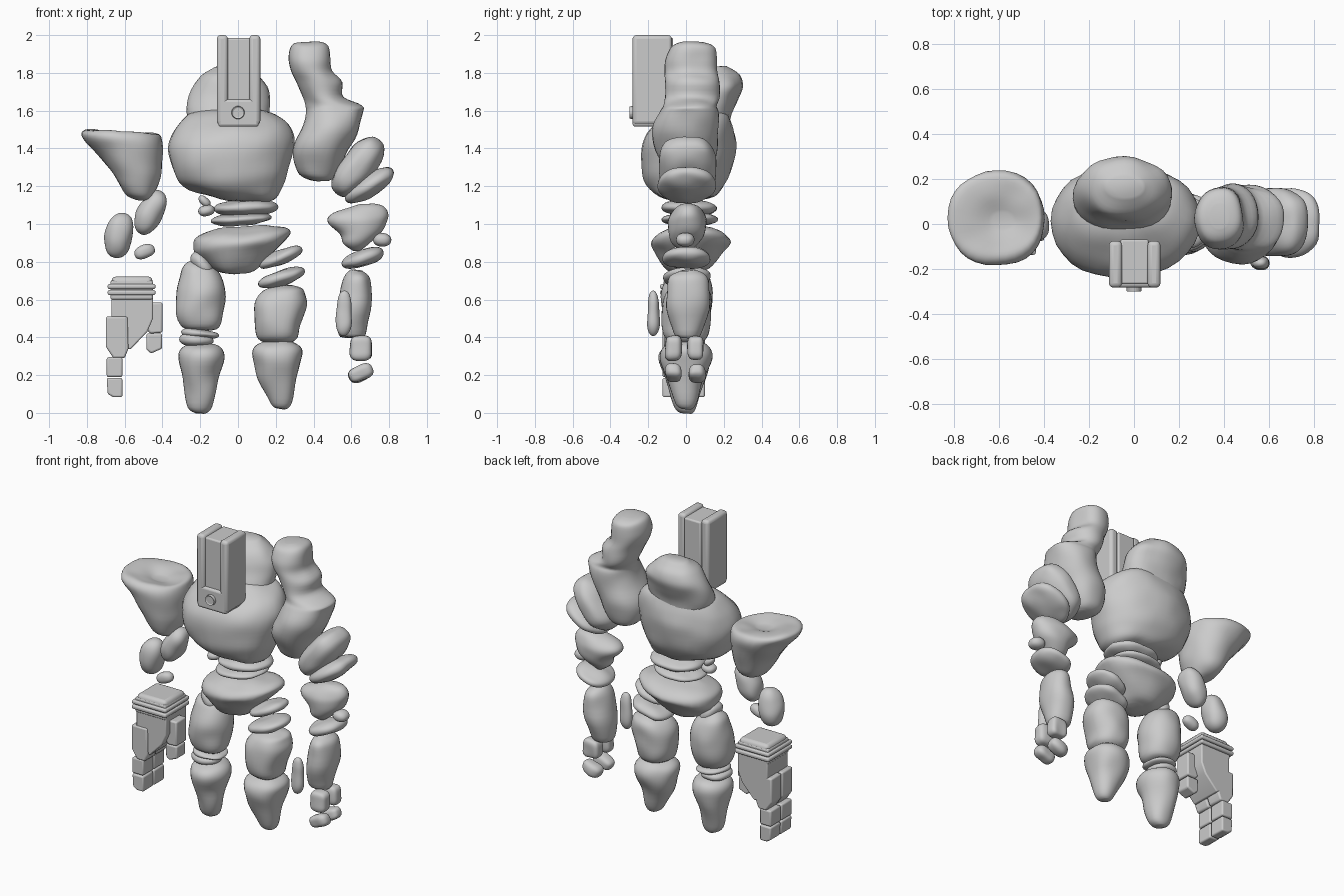
import bpy, bmesh, math
from mathutils import Vector, noise

cube = bpy.data.objects.get("Cube")
if cube:
    bpy.data.objects.remove(cube)

stone = bpy.data.materials.new("grey stone")
stone.use_nodes = True
grey = (0.6, 0.6, 0.6, 1)
stone.diffuse_color = grey
stone.node_tree.nodes["Principled BSDF"].inputs["Base Color"].default_value = grey


def finish(name, bm, smooth=True):
    """Turn a bmesh into a named object in the scene."""
    bmesh.ops.recalc_face_normals(bm, faces=bm.faces)
    mesh = bpy.data.meshes.new(name)
    bm.to_mesh(mesh)
    bm.free()
    mesh.materials.append(stone)
    if smooth:
        mesh.shade_smooth()
    obj = bpy.data.objects.new(name, mesh)
    bpy.context.collection.objects.link(obj)
    return obj


def roughen(bm, amount, scale):
    """Push the surface in and out to make it look like worn rock."""
    bm.normal_update()
    moves = [(v, v.normal * amount * noise.noise(v.co * scale)) for v in bm.verts]
    for v, move in moves:
        v.co += move


def signed_power(value, power):
    return math.copysign(abs(value) ** power, value)


def spline(a, b, c, d, t):
    """Catmull-Rom blend between two rows."""
    return [q + t / 2 * (r - p + t * (2 * p - 5 * q + 4 * r - s + t * (3 * (q - r) + s - p)))
            for p, q, r, s in zip(a, b, c, d)]


def boulder(name, *rows, slope=0, sides=32, steps=4):
    """Loft rounded rings; each row is (height, left, right, front, back)."""
    padded = [rows[0], *rows, rows[-1]]
    bm = bmesh.new()
    rings = []
    levels = [spline(*padded[i:i + 4], k / steps)
              for i in range(len(rows) - 1) for k in range(steps)] + [rows[-1]]
    middle = sum(r[1] + r[2] for r in rows) / len(rows) / 2
    for z, x0, x1, y0, y1 in levels:
        ring = []
        for s in range(sides):
            angle = math.tau * s / sides
            x = (x0 + x1) / 2 + (x1 - x0) / 2 * signed_power(math.cos(angle), 0.93)
            y = (y0 + y1) / 2 + (y1 - y0) / 2 * signed_power(math.sin(angle), 0.93)
            ring.append(bm.verts.new((x, y, z + slope * (x - middle))))
        rings.append(ring)
    for low, high in zip(rings, rings[1:]):
        for s in range(sides):
            t = (s + 1) % sides
            bm.faces.new((low[s], low[t], high[t], high[s]))
    bm.faces.new(rings[0])
    bm.faces.new(rings[-1])
    bmesh.ops.recalc_face_normals(bm, faces=bm.faces)
    roughen(bm, 0.012, 8)
    return finish(name, bm)


def pebble(name, start, end, thick, front, back, boxy=0.9):
    """A worn stone running between two (x, z) ends."""
    a, b = Vector((start[0], 0, start[1])), Vector((end[0], 0, end[1]))
    along = (b - a).normalized()
    across = Vector((-along.z, 0, along.x))
    centre = (a + b) / 2 + Vector((0, (front + back) / 2, 0))
    bm = bmesh.new()
    bmesh.ops.create_icosphere(bm, subdivisions=4, radius=1)
    for v in bm.verts:
        x, y, z = (signed_power(c, boxy) for c in v.co)
        v.co = (centre + along * x * (b - a).length / 2
                + across * z * thick / 2 + Vector((0, y * (back - front) / 2, 0)))
    roughen(bm, 0.01, 10)
    return finish(name, bm)


def prism(name, outline, front, back, bevel=0.01):
    """Extrude an (x, z) outline from front to back, with softened edges."""
    bm = bmesh.new()
    face = bm.faces.new([bm.verts.new((x, front, z)) for x, z in outline])
    new = bmesh.ops.extrude_face_region(bm, geom=[face])["geom"]
    for v in new:
        if isinstance(v, bmesh.types.BMVert):
            v.co.y = back
    obj = finish(name, bm, False)
    mod = obj.modifiers.new("soft edges", "BEVEL")
    mod.width, mod.segments = bevel, 3
    bpy.ops.object.select_all(action="DESELECT")
    obj.select_set(True)
    bpy.context.view_layer.objects.active = obj
    bpy.ops.object.shade_smooth_by_angle(angle=math.radians(35))
    return obj


def block(name, x0, x1, front, back, z0, z1, bevel=0.01):
    return prism(name, [(x0, z0), (x1, z0), (x1, z1), (x0, z1)], front, back, bevel)


# Torso
boulder("chest", (1.12, .0, .15, -.07, .08), (1.145, -.13, .2, -.15, .15), (1.2, -.29, .235, -.2, .2),
        (1.28, -.345, .265, -.23, .24), (1.4, -.37, .29, -.235, .26), (1.48, -.35, .29, -.2, .255),
        (1.55, -.29, .255, -.13, .24), (1.59, -.24, .18, -.06, .22), (1.61, -.15, .08, .0, .16))
boulder("upper_back", (1.45, -.23, .14, -.06, .22), (1.58, -.265, .165, -.03, .245), (1.66, -.265, .165, .0, .27),
        (1.73, -.235, .155, .02, .3), (1.79, -.19, .1, .05, .28), (1.83, -.12, .04, .12, .21))
pebble("upper_waist_disc", (-.125, 1.08), (.21, 1.09), .085, -.13, .17)
pebble("lower_waist_disc", (-.145, 1.015), (.18, 1.035), .065, -.13, .17)
pebble("waist_chip_top", (-.205, 1.15), (-.15, 1.095), .05, -.03, .04)
pebble("waist_chip_bottom", (-.21, 1.06), (-.125, 1.08), .06, -.05, .04)
boulder("pelvis", (.74, -.03, .06, -.04, .05), (.765, -.13, .11, -.1, .12), (.85, -.22, .2, -.16, .2),
        (.9, -.235, .255, -.185, .24), (.94, -.225, .28, -.16, .22), (.97, -.17, .25, -.1, .16),
        (.985, -.1, .17, -.04, .08), slope=.06)

# Head: two cheek plates around a recessed core, joined by a jaw with a round eye
for side, x0, x1 in (("right", -.112, -.053), ("left", .06, .118)):
    block(side + "_head_plate", x0, x1, -.283, -.075, 1.525, 2, .02)
block("head_core", -.06, .065, -.268, -.068, 1.55, 1.985)
block("head_jaw", -.105, .11, -.283, -.08, 1.515, 1.66, .015)
eye = bmesh.new()
bmesh.ops.create_cone(eye, cap_ends=True, segments=24, radius1=.038, radius2=.032, depth=.04)
bmesh.ops.inset_individual(eye, faces=[f for f in eye.faces if len(f.verts) > 4],
                           thickness=.008, depth=-.004)
eye = finish("eye", eye, False)
eye.rotation_euler.x = math.pi / 2
eye.location = (0, -.28, 1.59)

# Left shoulder and arm
boulder("left_shoulder", (1.225, .42, .48, -.04, .07), (1.24, .36, .51, -.08, .11), (1.28, .315, .535, -.11, .14),
        (1.39, .295, .585, -.16, .17), (1.5, .335, .64, -.175, .17), (1.59, .36, .665, -.14, .17),
        (1.625, .36, .66, -.12, .16), (1.67, .35, .555, -.11, .17), (1.75, .31, .55, -.11, .175),
        (1.81, .28, .5, -.11, .17), (1.87, .268, .49, -.11, .165), (1.93, .28, .48, -.09, .16),
        (1.955, .3, .46, -.06, .13), (1.965, .34, .42, -.02, .09))
pebble("left_upper_arm", (.52, 1.165), (.75, 1.45), .175, -.15, .16, .8)
pebble("left_arm_disc", (.575, 1.125), (.825, 1.285), .11, -.15, .16)
boulder("left_elbow", (.86, .61, .65, -.02, .03), (.9, .555, .71, -.07, .07), (.95, .535, .765, -.09, .1),
        (1.01, .48, .79, -.095, .11), (1.05, .49, .79, -.08, .1), (1.085, .58, .765, -.05, .07),
        (1.1, .64, .72, -.02, .03), slope=.06)
pebble("left_elbow_chip", (.715, .925), (.81, .905), .065, -.05, .04)
pebble("left_wrist_disc", (.55, .78), (.77, .855), .085, -.12, .13)
boulder("left_forearm", (.395, .57, .64, -.03, .05), (.415, .53, .675, -.07, .08), (.55, .53, .71, -.1, .12),
        (.68, .555, .71, -.1, .12), (.73, .575, .695, -.08, .1), (.755, .6, .66, -.03, .05))
pebble("left_forearm_guard", (.56, .41), (.565, .645), .085, -.205, -.14)
for finger, front in (("front", -.11), ("back", .01)):
    pebble("left_" + finger + "_knuckle", (.65, .28), (.65, .405), .115, front, front + .085, .55)
    pebble("left_" + finger + "_fingertip", (.59, .185), (.71, .235), .08, front, front + .09, .7)

# Right shoulder with a dished top, and loose arm stones
boulder("right_shoulder", (1.13, -.54, -.48, -.03, .05), (1.15, -.59, -.455, -.09, .1),
        (1.2, -.63, -.43, -.12, .16), (1.28, -.68, -.405, -.15, .19), (1.38, -.765, -.4, -.18, .22),
        (1.45, -.83, -.4, -.185, .235), (1.485, -.81, -.415, -.15, .21), (1.48, -.72, -.46, -.09, .13),
        (1.46, -.63, -.54, -.02, .05), slope=-.07)
pebble("right_upper_arm", (-.525, .945), (-.405, 1.175), .135, -.08, .08)
pebble("right_elbow", (-.655, .825), (-.6, 1.06), .15, -.08, .08)
pebble("right_elbow_chip", (-.55, .84), (-.44, .87), .08, -.1, -.02)

# Right mechanical forearm and hand
prism("right_forearm", [(-.67, .64), (-.67, .5), (-.61, .35), (-.57, .335), (-.48, .43), (-.45, .5), (-.45, .64)],
      -.115, .1, .008)
block("forearm_collar", -.675, -.45, -.12, .1, .6, .7)
block("forearm_lower_flange", -.69, -.437, -.137, .117, .623, .65)
block("forearm_upper_flange", -.69, -.437, -.137, .117, .656, .682)
block("forearm_cap", -.67, -.452, -.117, .097, .67, .722, .025)
for finger, front in (("front", -.124), ("back", -.008)):
    back = front + .108
    prism("right_" + finger + "_finger_plate",
          [(-.7, .51), (-.7, .35), (-.66, .29), (-.6, .29), (-.58, .34), (-.585, .51)], front, back)
    block("right_" + finger + "_finger_middle", -.695, -.612, front, back, .19, .295)
    prism("right_" + finger + "_finger_end",
          [(-.695, .185), (-.69, .1), (-.66, .083), (-.612, .083), (-.612, .185)], front, back)
prism("right_thumb", [(-.455, .585), (-.49, .52), (-.49, .45), (-.465, .42), (-.4, .425), (-.4, .585)], -.075, .03)
prism("right_thumb_end", [(-.485, .42), (-.485, .335), (-.46, .315), (-.402, .34), (-.402, .42)], -.07, .025)

# Legs
pebble("left_hip_upper_disc", (.115, .775), (.335, .87), .075, -.11, .12)
pebble("left_hip_lower_disc", (.105, .675), (.355, .755), .08, -.12, .13)
boulder("left_thigh", (.37, .14, .28, -.06, .07), (.4, .1, .32, -.11, .11), (.47, .085, .335, -.13, .13),
        (.57, .09, .36, -.13, .14), (.63, .115, .355, -.11, .13), (.66, .15, .34, -.08, .1),
        (.675, .21, .29, -.03, .05))
boulder("left_shin", (.02, .195, .25, -.03, .03), (.05, .165, .28, -.06, .05), (.18, .11, .315, -.105, .095),
        (.28, .08, .335, -.14, .135), (.34, .085, .335, -.13, .125), (.375, .13, .29, -.08, .08),
        (.385, .18, .24, -.03, .03))
pebble("right_hip_stone", (-.235, .85), (-.14, .725), .09, -.08, .08)
boulder("right_thigh", (.435, -.25, -.16, -.05, .06), (.455, -.3, -.1, -.1, .1), (.54, -.325, -.075, -.13, .13),
        (.64, -.32, -.07, -.13, .14), (.74, -.3, -.1, -.1, .12), (.78, -.28, -.14, -.07, .08),
        (.805, -.245, -.19, -.02, .03))
pebble("right_knee_disc", (-.3, .43), (-.1, .41), .05, -.1, .1)
pebble("right_knee_stone", (-.31, .39), (-.13, .38), .075, -.1, .09)
boulder("right_shin", (.0, -.225, -.175, -.03, .03), (.03, -.265, -.14, -.06, .05), (.15, -.29, -.11, -.1, .09),
        (.27, -.31, -.08, -.14, .13), (.33, -.305, -.085, -.13, .12), (.36, -.27, -.12, -.08, .08),
        (.37, -.22, -.17, -.03, .03))
